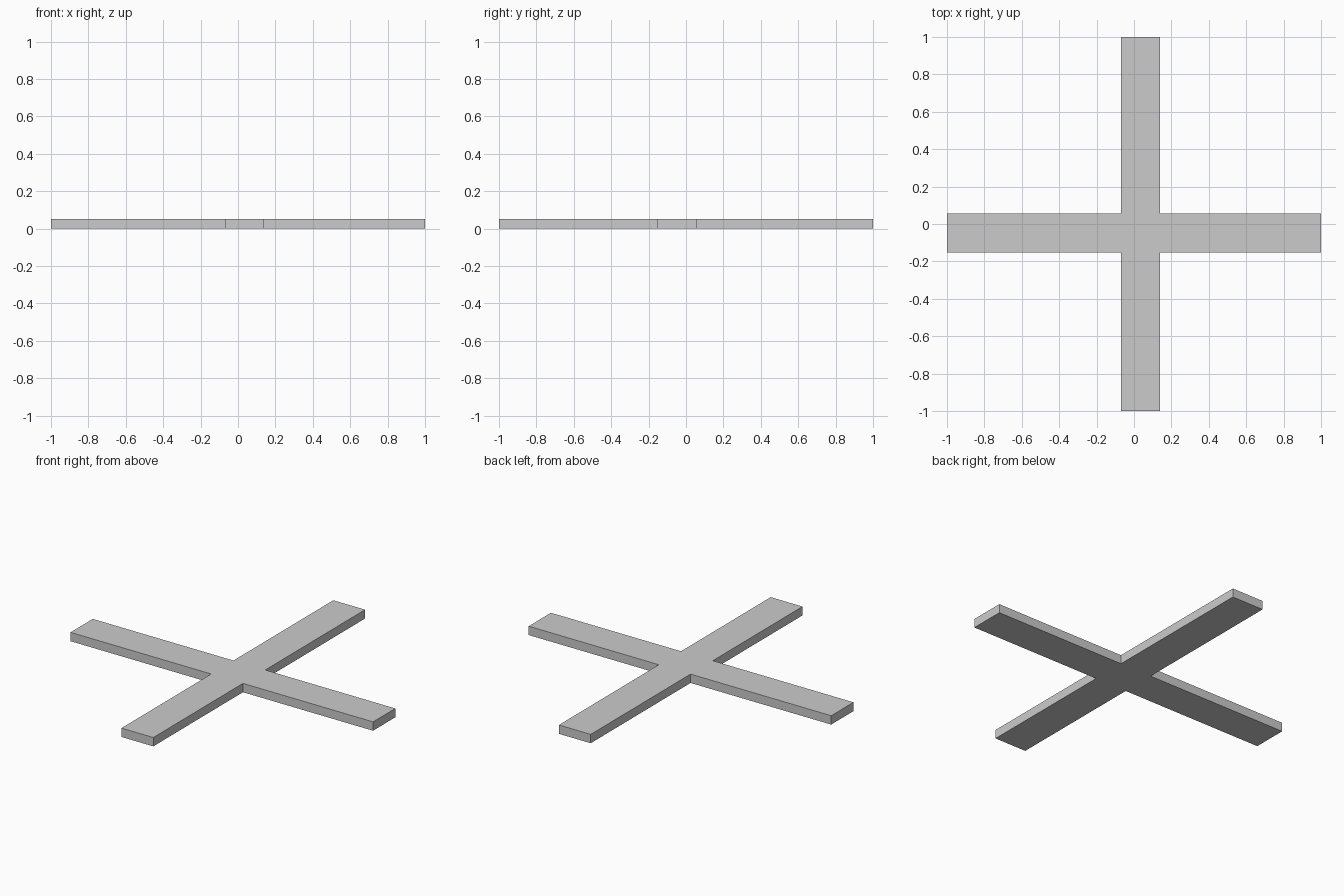
import bpy
import bmesh

if "Cube" in bpy.data.objects:
    bpy.data.objects.remove(bpy.data.objects["Cube"])

HEIGHT = 0.053
X0, X1 = -0.07, 0.14      # sides of the bar running front to back
Y0, Y1 = -0.153, 0.057    # sides of the bar running left to right

# Cross outline, counter-clockwise
outline = [(X0, -1), (X1, -1), (X1, Y0), (1, Y0), (1, Y1), (X1, Y1),
           (X1, 1), (X0, 1), (X0, Y1), (-1, Y1), (-1, Y0), (X0, Y0)]

# Flat cross plate: outline extruded upwards
bm = bmesh.new()
base = bm.faces.new([bm.verts.new((x, y, 0)) for x, y in outline])
top = bmesh.ops.extrude_face_region(bm, geom=[base], use_keep_orig=True)
bmesh.ops.translate(bm, vec=(0, 0, HEIGHT),
                    verts=[v for v in top["geom"] if isinstance(v, bmesh.types.BMVert)])
bmesh.ops.recalc_face_normals(bm, faces=bm.faces)

mesh = bpy.data.meshes.new("cross_plate")
bm.to_mesh(mesh)
bm.free()
bpy.context.collection.objects.link(bpy.data.objects.new("cross_plate", mesh))
